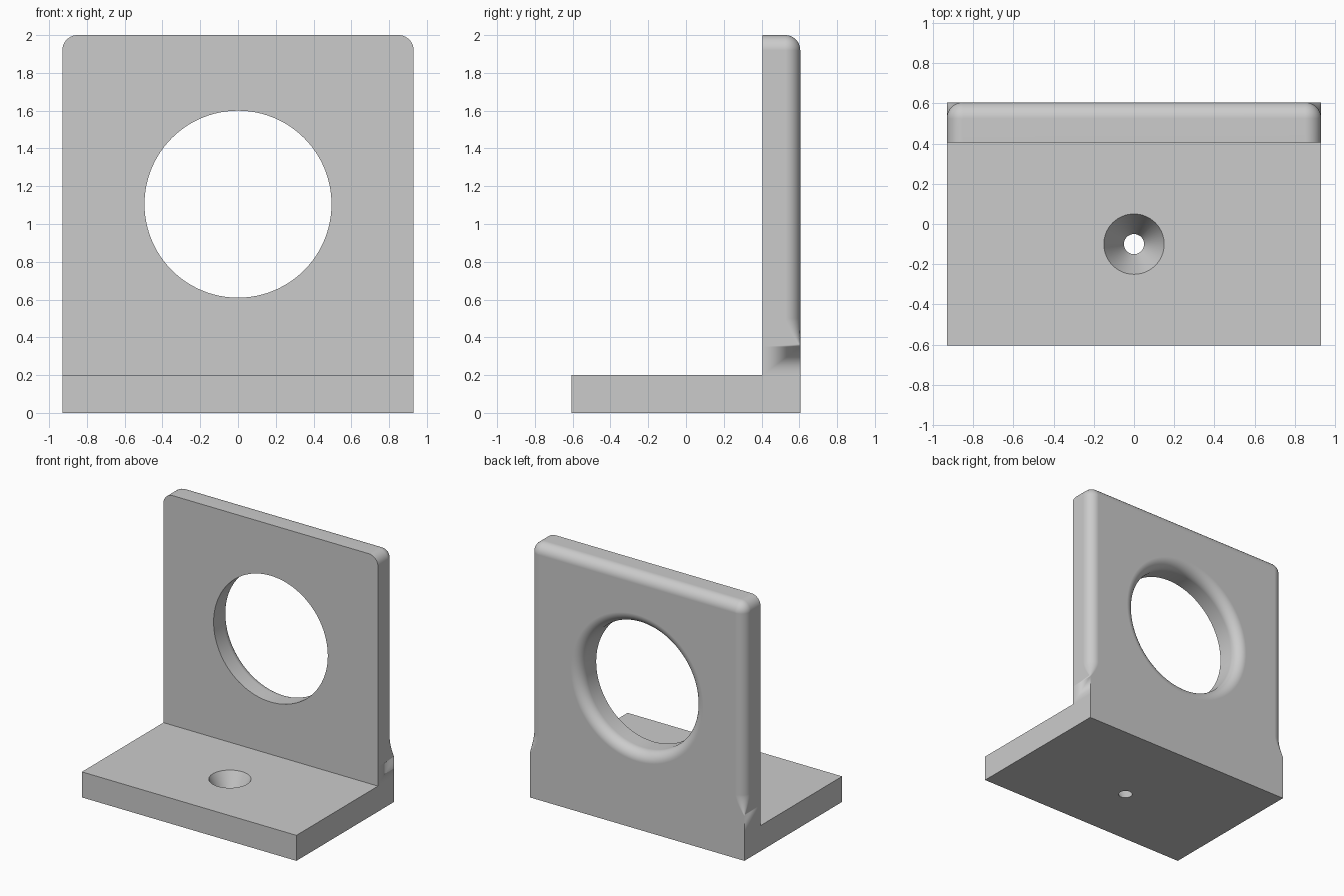
import bpy, bmesh
from math import sin, cos, pi

cube = bpy.data.objects.get("Cube")
if cube:
    bpy.data.objects.remove(cube, do_unlink=True)

HALF_W, FRONT, BACK, TOP = 0.93, 0.405, 0.605, 2.0   # upright plate
BASE_FRONT, BASE_T = -0.605, 0.2                     # foot plate
R, STEPS = 0.08, 10                                  # edge rounding
RUN_LOW, RUN_HIGH = 0.35, 0.5                        # rounding run-out

grey = bpy.data.materials.new("light grey")
grey.use_nodes = True
grey.diffuse_color = (0.6, 0.6, 0.6, 1)
grey.node_tree.nodes["Principled BSDF"].inputs["Base Color"].default_value = (0.6, 0.6, 0.6, 1)


def make_object(name, bm):
    bmesh.ops.recalc_face_normals(bm, faces=bm.faces[:])
    mesh = bpy.data.meshes.new(name)
    bm.to_mesh(mesh)
    bm.free()
    mesh.materials.append(grey)
    obj = bpy.data.objects.new(name, mesh)
    bpy.context.collection.objects.link(obj)
    return obj


def lathe(name, profile, place, sides):
    """Closed turned solid; place(u, v, t) maps ring points to space."""
    bm = bmesh.new()
    rings = [[bm.verts.new(place(r * cos(2 * pi * i / sides), r * sin(2 * pi * i / sides), t))
              for i in range(sides)] for r, t in profile]
    for a, b in zip(rings, rings[1:]):
        for i in range(sides):
            k = (i + 1) % sides
            bm.faces.new((a[i], a[k], b[k], b[i]))
    bm.faces.new(rings[0])
    bm.faces.new(rings[-1])
    return make_object(name, bm)


def bracket_body():
    # Outline points: x, z, inward direction, rounding radius
    half = [(HALF_W, z, -1, 0, 0) for z in (0, BASE_T)]
    for i in range(STEPS):
        t = i / STEPS
        half.append((HALF_W, RUN_LOW + t * (RUN_HIGH - RUN_LOW), -1, 0, R * (1 - (1 - t) ** 1.5)))
    half.append((HALF_W, RUN_HIGH, -1, 0, R))
    for i in range(STEPS + 1):
        a = pi / 2 * i / STEPS
        half.append((HALF_W - R + R * cos(a), TOP - R + R * sin(a), -cos(a), -sin(a), R))
    outline = half + [(-x, z, -nx, nz, r) for x, z, nx, nz, r in reversed(half)]

    bm = bmesh.new()
    cache = {}

    def vert(x, y, z):
        key = (round(x, 5), round(y, 5), round(z, 5))
        if key not in cache:
            cache[key] = bm.verts.new(key)
        return cache[key]

    def face(verts):
        unique = list(dict.fromkeys(verts))
        return bm.faces.new(unique) if len(unique) > 2 else None

    # Straight edge followed by a quarter-round at each outline point
    columns = []
    for x, z, nx, nz, r in outline:
        col = [vert(x, FRONT, z)]
        for j in range(STEPS + 1):
            a = pi / 2 * j / STEPS
            d = r * (1 - cos(a))
            col.append(vert(x + nx * d, BACK - r + r * sin(a), z + nz * d))
        columns.append(col)
    for a, b in zip(columns, columns[1:] + columns[:1]):
        for j in range(STEPS + 1):
            face((a[j], a[j + 1], b[j + 1], b[j]))
    face([c[-1] for c in columns])
    front = face([c[0] for c in columns])

    # Foot plate pulled forward from the lower strip of the front face
    bmesh.utils.face_split(front, vert(HALF_W, FRONT, BASE_T), vert(-HALF_W, FRONT, BASE_T))
    strip = [f for f in bm.faces if all(abs(v.co.y - FRONT) < 1e-4 and v.co.z < BASE_T + 1e-4
                                        for v in f.verts)]
    foot = bmesh.ops.extrude_discrete_faces(bm, faces=strip)["faces"]
    for v in foot[0].verts:
        v.co.y = BASE_FRONT
    return make_object("angle_bracket", bm)


body = bracket_body()

# Large opening with a rounded rear rim
HOLE_R, HOLE_Z = 0.495, 1.105
rim = [(HOLE_R, FRONT - 0.1)]
for i in range(STEPS + 1):
    a = pi / 2 * i / STEPS
    rim.append((HOLE_R + R * (1 - cos(a)), BACK - R + R * sin(a)))
rim.append((HOLE_R + R, BACK + 0.1))
opening = lathe("opening_cutter", rim, lambda u, v, t: (u, t, HOLE_Z + v), 96)

# Countersunk screw hole tapering through the foot
cone = [(0.05, -0.1), (0.05, 0), (0.15, BASE_T), (0.15, BASE_T + 0.05)]
screw_hole = lathe("screw_hole_cutter", cone, lambda u, v, t: (u, v - 0.1, t), 64)

bpy.ops.object.select_all(action='DESELECT')
bpy.context.view_layer.objects.active = body
body.select_set(True)
for cutter in (opening, screw_hole):
    cut = body.modifiers.new("cut", 'BOOLEAN')
    cut.operation = 'DIFFERENCE'
    cut.solver = 'EXACT'
    cut.object = cutter
    bpy.ops.object.modifier_apply(modifier=cut.name)
    bpy.data.objects.remove(cutter, do_unlink=True)

# Smooth roundings, crisp corners, flat plates
bpy.ops.object.shade_smooth_by_angle(angle=pi / 6)
weighted = body.modifiers.new("weighted_normals", 'WEIGHTED_NORMAL')
weighted.keep_sharp = True
